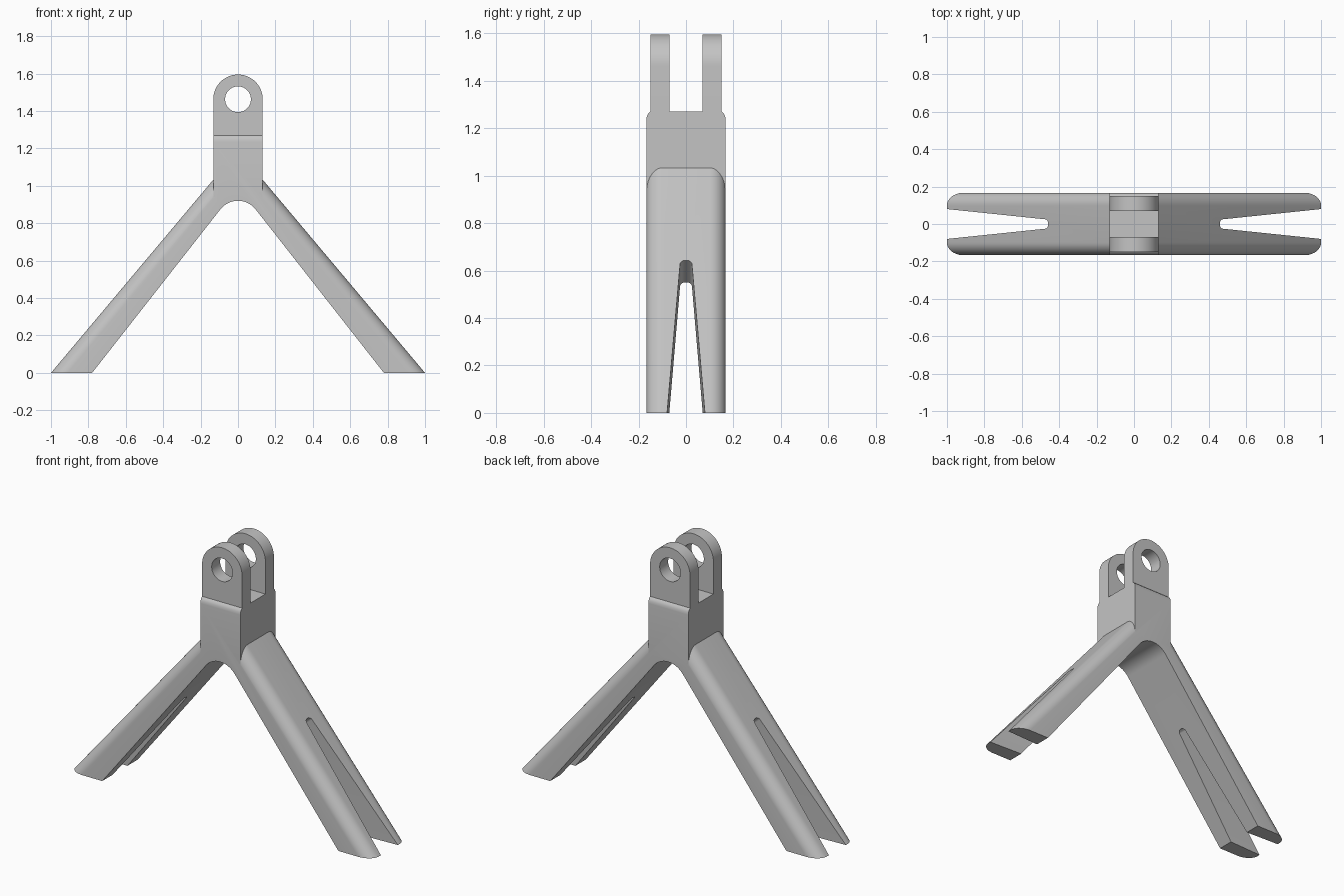
import bpy, bmesh
from math import sin, cos, pi, radians, atan2
from mathutils import Matrix, Vector

cube = bpy.data.objects.get("Cube")
if cube:
    bpy.data.objects.remove(cube, do_unlink=True)

grey = bpy.data.materials.new("plain_grey")
grey.use_nodes = True
COLOUR = (0.55, 0.55, 0.55, 1)
grey.diffuse_color = COLOUR
grey.node_tree.nodes["Principled BSDF"].inputs["Base Color"].default_value = COLOUR

HALF_W, HALF_D = 0.132, 0.167   # head half width, overall half depth
EYE_Z, HOLE_R = 1.463, 0.069


def arc(cx, cy, r, start, end, steps):
    """Points on an arc, angles in degrees."""
    angles = [radians(start + (end - start) * i / steps) for i in range(steps + 1)]
    return [(cx + r * cos(a), cy + r * sin(a)) for a in angles]


def prism(name, outline, origin, u, v, depth, bevel_test=None, bevel=0):
    """Extrude a 2D outline by +-depth along the axis u x v."""
    u, v = Vector(u), Vector(v)
    n = u.cross(v)
    bm = bmesh.new()
    base = [bm.verts.new(Vector(origin) + u * a + v * b - n * depth) for a, b in outline]
    face = bm.faces.new(base)
    ext = bmesh.ops.extrude_face_region(bm, geom=[face])
    moved = [g for g in ext["geom"] if isinstance(g, bmesh.types.BMVert)]
    bmesh.ops.translate(bm, verts=moved, vec=n * depth * 2)
    if bevel_test:
        edges = [e for e in bm.edges if bevel_test(e)]
        bmesh.ops.bevel(bm, geom=edges, offset=bevel, offset_type='OFFSET',
                        segments=10, profile=0.5, affect='EDGES')
    bmesh.ops.recalc_face_normals(bm, faces=bm.faces[:])
    mesh = bpy.data.meshes.new(name)
    bm.to_mesh(mesh)
    bm.free()
    mesh.materials.append(grey)
    obj = bpy.data.objects.new(name, mesh)
    bpy.context.collection.objects.link(obj)
    return obj


def combine(target, tool, operation):
    """Apply a boolean and remove the tool."""
    mod = target.modifiers.new(operation, 'BOOLEAN')
    mod.operation, mod.solver, mod.object = operation, 'EXACT', tool
    bpy.context.view_layer.objects.active = target
    bpy.ops.object.modifier_apply(modifier=mod.name)
    bpy.data.objects.remove(tool, do_unlink=True)


def mirrored(points):
    return points + [(-a, b) for a, b in reversed(points)]


X, Y, Z = (1, 0, 0), (0, 1, 0), (0, 0, 1)

# Splayed legs: tapered A-shape with a rounded crotch and rounded outer edges
slope, top = 1.19, 1.05
crotch = arc(0, 0.80, 0.12, 38, 142, 16)
outline = [(1, 0), (1 - top / slope, top), (-1 + top / slope, top), (-1, 0), (-0.78, 0)]
outline += crotch[::-1] + [(0.78, 0)]


def outer_edge(e):
    a, b = (vert.co for vert in e.verts)
    on_outside = all(abs(abs(p.x) - (1 - p.z / slope)) < 1e-4 for p in (a, b))
    return on_outside and abs(a.y - b.y) < 1e-4 and abs(a.z - b.z) > 0.5


bracket = prism("forked_bracket", outline, (0, 0, 0), X, Z, HALF_D, outer_edge, 0.068)

# Tapered slot through each leg, cut square to its outer face
tip, r = 0.84, 0.022
half_slot = [(-0.3, 0.1)] + arc(tip - r, 0.025 - r, r, 86, 0, 8)
slot = half_slot + [(a, -b) for a, b in reversed(half_slot)]
lean = atan2(slope, 1)
for side in (-1, 1):
    along = (-side * cos(lean), 0, sin(lean))
    cutter = prism("slot_cutter", slot, (side, 0, 0), along, Y, 0.5)
    combine(bracket, cutter, 'DIFFERENCE')

# Fork head: side outline of the two prongs, trimmed to a round-topped front outline
fork = mirrored([(HALF_D, 0.94), (HALF_D, 1.235), (0.165, 1.25), (0.159, 1.262),
                 (0.15, 1.27), (0.15, 1.7), (0.07, 1.7), (0.07, 1.27)])
head = prism("fork_head", fork, (0, 0, 0), Y, Z, 0.3)
tab = [(-HALF_W, 0.9), (HALF_W, 0.9)] + arc(0, EYE_Z, HALF_W, 0, 180, 40)
combine(head, prism("tab_trim", tab, (0, 0, 0), X, Z, 0.4), 'INTERSECT')

# Pin hole through both prongs
hole = arc(0, EYE_Z, HOLE_R, 0, 360, 40)[:-1]
combine(head, prism("pin_cutter", hole, (0, 0, 0), X, Z, 0.5), 'DIFFERENCE')

combine(bracket, head, 'UNION')

# Tidy flat faces and shade
bm = bmesh.new()
bm.from_mesh(bracket.data)
bmesh.ops.remove_doubles(bm, verts=bm.verts[:], dist=1e-5)
bmesh.ops.dissolve_limit(bm, angle_limit=radians(0.5), verts=bm.verts[:], edges=bm.edges[:])
bm.to_mesh(bracket.data)
bm.free()
bpy.ops.object.select_all(action='DESELECT')
bracket.select_set(True)
bpy.context.view_layer.objects.active = bracket
bpy.ops.object.shade_smooth_by_angle(angle=radians(30))
